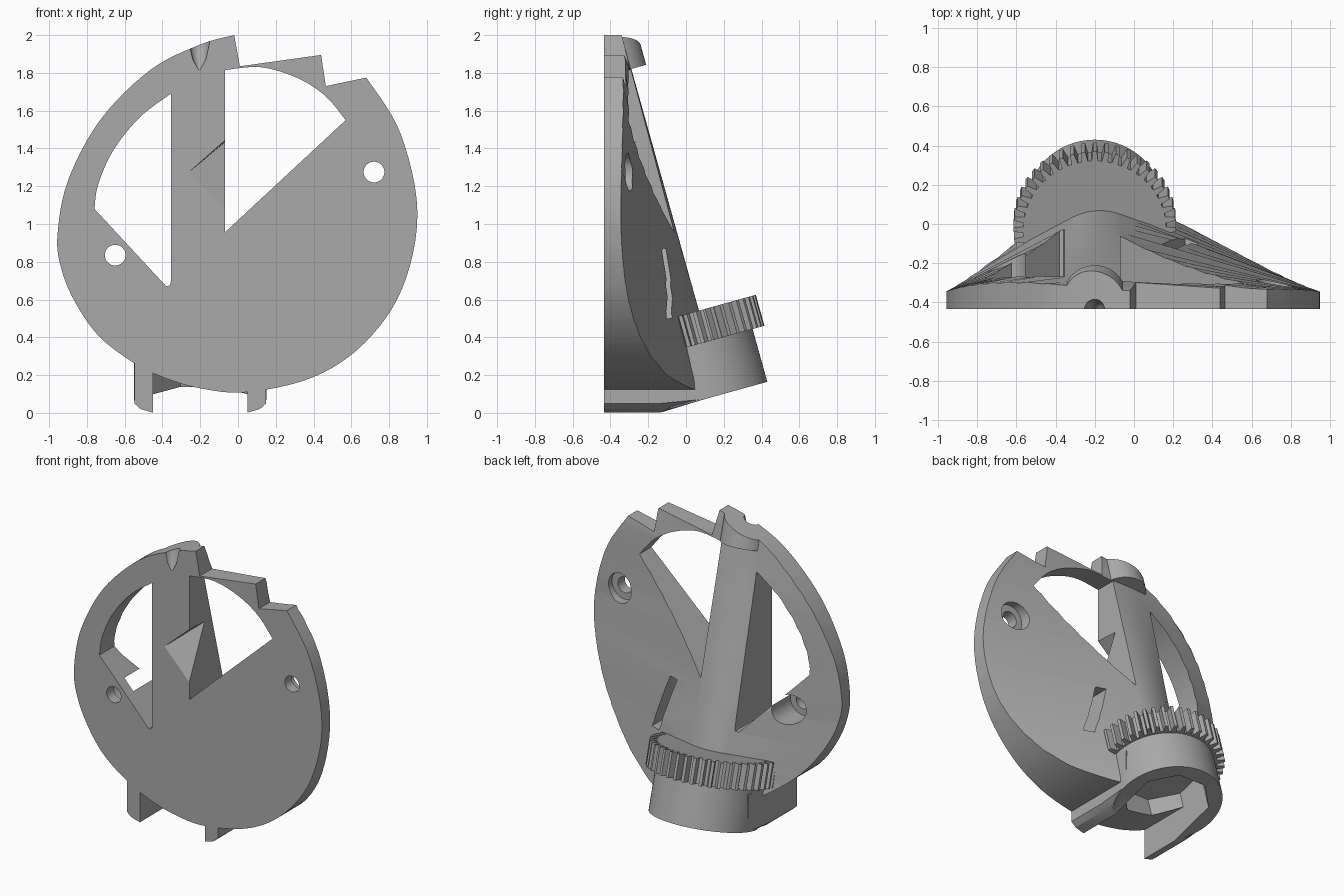
import bpy, bmesh, math
from mathutils import Matrix, Vector

if "Cube" in bpy.data.objects:
    bpy.data.objects.remove(bpy.data.objects["Cube"])

TILT = math.radians(15.5)
# frame of the tilted hub: origin at the hub's lower end
HUB = Matrix.Translation((-0.2, 0.093, 0.071)) @ Matrix.Rotation(TILT, 4, 'X')
BOSS = Matrix.Translation((-0.2, -0.365, 1.80)) @ Matrix.Rotation(TILT, 4, 'X')

grey = bpy.data.materials.new("grey plastic")
grey.diffuse_color = (0.4, 0.4, 0.4, 1)
grey.use_nodes = True
grey.node_tree.nodes["Principled BSDF"].inputs["Base Color"].default_value = grey.diffuse_color


def finish(name, bm):
    bmesh.ops.recalc_face_normals(bm, faces=bm.faces[:])
    me = bpy.data.meshes.new(name)
    bm.to_mesh(me)
    bm.free()
    me.materials.append(grey)
    ob = bpy.data.objects.new(name, me)
    bpy.context.collection.objects.link(ob)
    return ob


def loft(name, rings):
    bm = bmesh.new()
    vs = [[bm.verts.new(p) for p in r] for r in rings]
    n = len(rings[0])
    for a, b in zip(vs, vs[1:]):
        for i in range(n):
            j = (i + 1) % n
            bm.faces.new((a[i], a[j], b[j], b[i]))
    bm.faces.new(vs[0])
    bm.faces.new(vs[-1])
    return finish(name, bm)


def prism_y(name, pts, y0, y1):
    return loft(name, [[(x, y, z) for x, z in pts] for y in (y0, y1)])


def prism_t(name, pts, t0, t1, m):
    return loft(name, [[m @ Vector((x, y, t)) for x, y in pts] for t in (t0, t1)])


def circle(r, n=64, cx=0, cy=0):
    return [(cx + r * math.cos(2 * math.pi * i / n),
             cy + r * math.sin(2 * math.pi * i / n)) for i in range(n)]


def spline(p, n=6):
    out = []
    q = [p[0]] + p + [p[-1]]
    for i in range(1, len(q) - 2):
        a, b, c, d = (Vector(v) for v in q[i - 1:i + 3])
        for k in range(n):
            t = k / n
            v = 0.5 * (2 * b + (c - a) * t + (2 * a - 5 * b + 4 * c - d) * t * t
                       + (3 * b - a - 3 * c + d) * t ** 3)
            out.append(tuple(v))
    return out + [p[-1]]


def boolean(a, b, op):
    m = a.modifiers.new("cut", 'BOOLEAN')
    m.operation, m.object, m.solver = op, b, 'EXACT'
    bpy.context.view_layer.update()
    dg = bpy.context.evaluated_depsgraph_get()
    me = bpy.data.meshes.new_from_object(a.evaluated_get(dg))
    a.modifiers.clear()
    a.data = me
    bpy.data.objects.remove(b)


# plate outline in front view, with the stepped top right
outline = spline([(.68, 1.775), (.86, 1.48), (.95, 1.06), (.87, .66), (.67, .37), (.4, .19),
                  (.05, .11), (-.2, .13), (-.4, .19), (-.56, .27), (-.74, .41), (-.87, .6),
                  (-.94, .78), (-.955, .95), (-.9, 1.23), (-.73, 1.55), (-.465, 1.815),
                  (-.2, 1.95), (-.02, 2.0)])
outline += [(.01, 1.835), (.44, 1.895), (.465, 1.73)]


# ridged back: triangular sections with a rounded peak, fading to flat at the top
def section(z):
    ridge = 0.232 + (z + 0.05) / 2.07 * (-0.345 - 0.232)
    h = (ridge + 0.35) / 0.93
    a = Vector((-0.2, -0.35 + h))
    r = Vector((-0.07, a.y - 0.13 * h / 1.17))
    l = Vector((-0.33, a.y - 0.13 * h / 0.77))
    arc = [r * (1 - t) ** 2 + a * 2 * t * (1 - t) + l * t * t for t in [i / 10 for i in range(11)]]
    pts = [(.97, -.435), (.97, -.35)] + [tuple(p) for p in arc] + [(-.97, -.35), (-.97, -.435)]
    return [(x, y, z) for x, y in pts]


body = loft("ridged_plate", [section(-0.05 + 2.07 * i / 20) for i in range(21)])

# round boss at the top of the ridge
boss = prism_t("top_boss", circle(.16), 0, .35, BOSS)
front_trim = prism_y("front_trim", [(-1, 1), (1, 1), (1, 3), (-1, 3)], -1, -.435)
boolean(boss, front_trim, 'DIFFERENCE')
boolean(body, boss, 'UNION')
boolean(body, prism_y("outline_trim", outline, -.6, .7), 'INTERSECT')

# two windows
left = [(-.355, .70), (-.36, .675), (-.38, .67)] + spline(
    [(-.76, 1.08), (-.74, 1.21), (-.66, 1.39), (-.52, 1.565), (-.355, 1.69)])
right = [(-.07, .955)] + spline(
    [(.57, 1.55), (.46, 1.68), (.31, 1.775), (.12, 1.83), (-.07, 1.815)])
for pts in (left, right):
    boolean(body, prism_y("window_cutter", pts, -.6, .7), 'DIFFERENCE')

# screw holes with counterbores from behind
for x, z in ((.72, 1.275), (-.65, .835)):
    boolean(body, prism_y("hole_cutter", circle(.055, 32, x, z), -.6, .5), 'DIFFERENCE')
    boolean(body, prism_y("counterbore_cutter", circle(.1, 40, x, z), -.36, .5), 'DIFFERENCE')

# slanted slot in the back
boolean(body, prism_y("slot_cutter", [(.14, .87), (.21, .87), (.33, .5), (.26, .5)], -.27, .3),
        'DIFFERENCE')

# pointed pocket beside the right window
bm = bmesh.new()
for p in ((-.265, -.44, 1.27), (-.05, -.44, 1.46), (-.05, -.44, 1.045), (-.05, -.25, 1.45)):
    bm.verts.new(p)
bmesh.ops.convex_hull(bm, input=bm.verts[:])
boolean(body, finish("pocket_cutter", bm), 'DIFFERENCE')

# tapered half groove at the top front
groove = loft("groove_cutter", [[(-.205 + x, -.437 + y, z) for x, y in circle(r, 24)]
                                for r, z in ((.004, 1.815), (.035, 1.87), (.055, 1.96), (.055, 2.1))])
boolean(body, groove, 'DIFFERENCE')

# octagonal bore into the body from below
octagon = [(.25, .104), (.104, .25), (-.104, .25), (-.25, .104),
           (-.25, -.104), (-.104, -.25), (.104, -.25), (.25, -.104)]
boolean(body, prism_t("bore_cutter", octagon, -.3, .3, HUB), 'DIFFERENCE')

# hub: round at the back, open at the front, with two straight legs
hub = prism_t("hub", circle(.35, 80), 0, .3, HUB)
side = [(-.435, 0), (-.14, 0), (.1, .073), (.1, .33), (-.435, .33)]
for s in (-1, 1):
    inner = [(-.2 + s * .245, y, z) for y, z in side]
    outer = [(-.2 + s * .349, y, max(z, .05)) for y, z in side]
    mid = [(-.2 + s * .315, y, max(z, .02)) for y, z in side]
    boolean(hub, loft("leg", [inner, mid, outer]), 'UNION')
boolean(hub, prism_t("hub_bore_cutter", octagon[:4] + [(-.25, -.7), (.25, -.7)], -.3, .295, HUB),
        'DIFFERENCE')
boolean(body, hub, 'UNION')

# gear rim on top of the hub
TEETH = 44
gear = []
for i in range(TEETH):
    for f, r in ((-.32, .365), (-.17, .415), (.17, .415), (.32, .365)):
        a = 2 * math.pi * (i + f) / TEETH
        gear.append((r * math.cos(a), r * math.sin(a)))
boolean(body, prism_t("gear", gear, .29, .46, HUB), 'UNION')

body.name = "ridged_plate_with_gear"
bpy.context.view_layer.objects.active = body
body.select_set(True)
bpy.ops.object.shade_smooth_by_angle(angle=math.radians(25))
